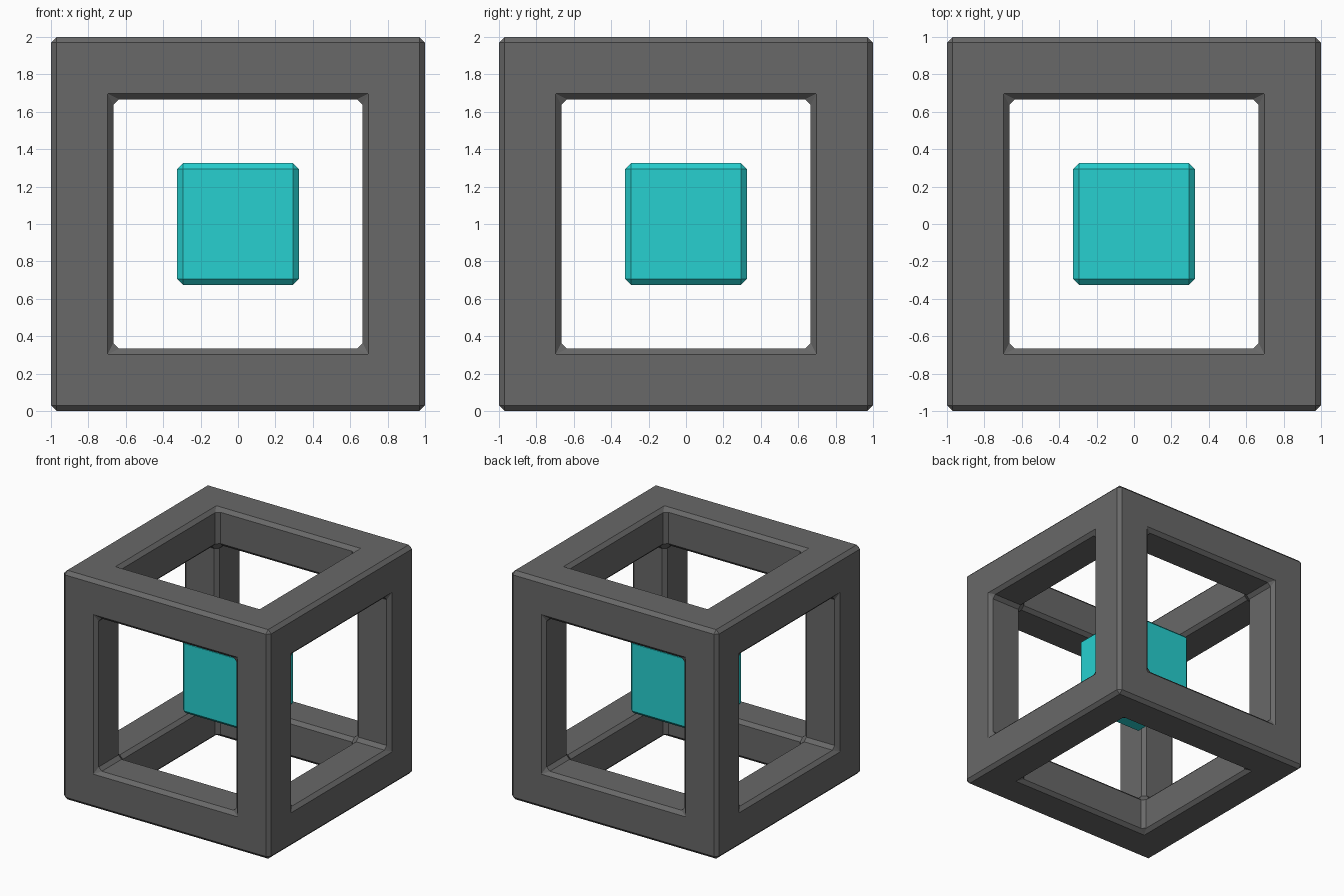
import bpy, bmesh

if "Cube" in bpy.data.objects:
    bpy.data.objects.remove(bpy.data.objects["Cube"])

BEVEL = 0.03
BAR = 1 / 3


def material(name, rgb):
    mat = bpy.data.materials.new(name)
    mat.diffuse_color = (*rgb, 1)
    mat.use_nodes = True
    mat.node_tree.nodes["Principled BSDF"].inputs["Base Color"].default_value = mat.diffuse_color
    return mat


def finish(bm, name, mat):
    """Turn the bmesh into a flat-shaded object with chamfered edges."""
    bmesh.ops.recalc_face_normals(bm, faces=bm.faces)
    mesh = bpy.data.meshes.new(name)
    bm.to_mesh(mesh)
    bm.free()
    mesh.materials.append(mat)
    obj = bpy.data.objects.new(name, mesh)
    bpy.context.collection.objects.link(obj)
    obj.location.z = 1
    mod = obj.modifiers.new("chamfer", 'BEVEL')
    mod.width = BEVEL
    mod.segments = 1
    mod.limit_method = 'ANGLE'
    return obj


# Open cube frame: inset every side, sink the panels, remove them, weld the bars
bm = bmesh.new()
bmesh.ops.create_cube(bm, size=2)
panels = list(bm.faces)
bmesh.ops.inset_individual(bm, faces=panels, thickness=BAR, use_even_offset=True)
for panel in panels:
    inward = -panel.normal.copy() * BAR
    sunk = bmesh.ops.extrude_discrete_faces(bm, faces=[panel])["faces"][0]
    bmesh.ops.translate(bm, verts=sunk.verts, vec=inward)
    bm.faces.remove(sunk)
bmesh.ops.remove_doubles(bm, verts=bm.verts, dist=0.001)
finish(bm, "cube_frame", material("dark_grey", (0.14, 0.14, 0.14)))

# Floating core cube
bm = bmesh.new()
bmesh.ops.create_cube(bm, size=0.65)
finish(bm, "core_cube", material("cyan", (0.02, 0.63, 0.63)))
